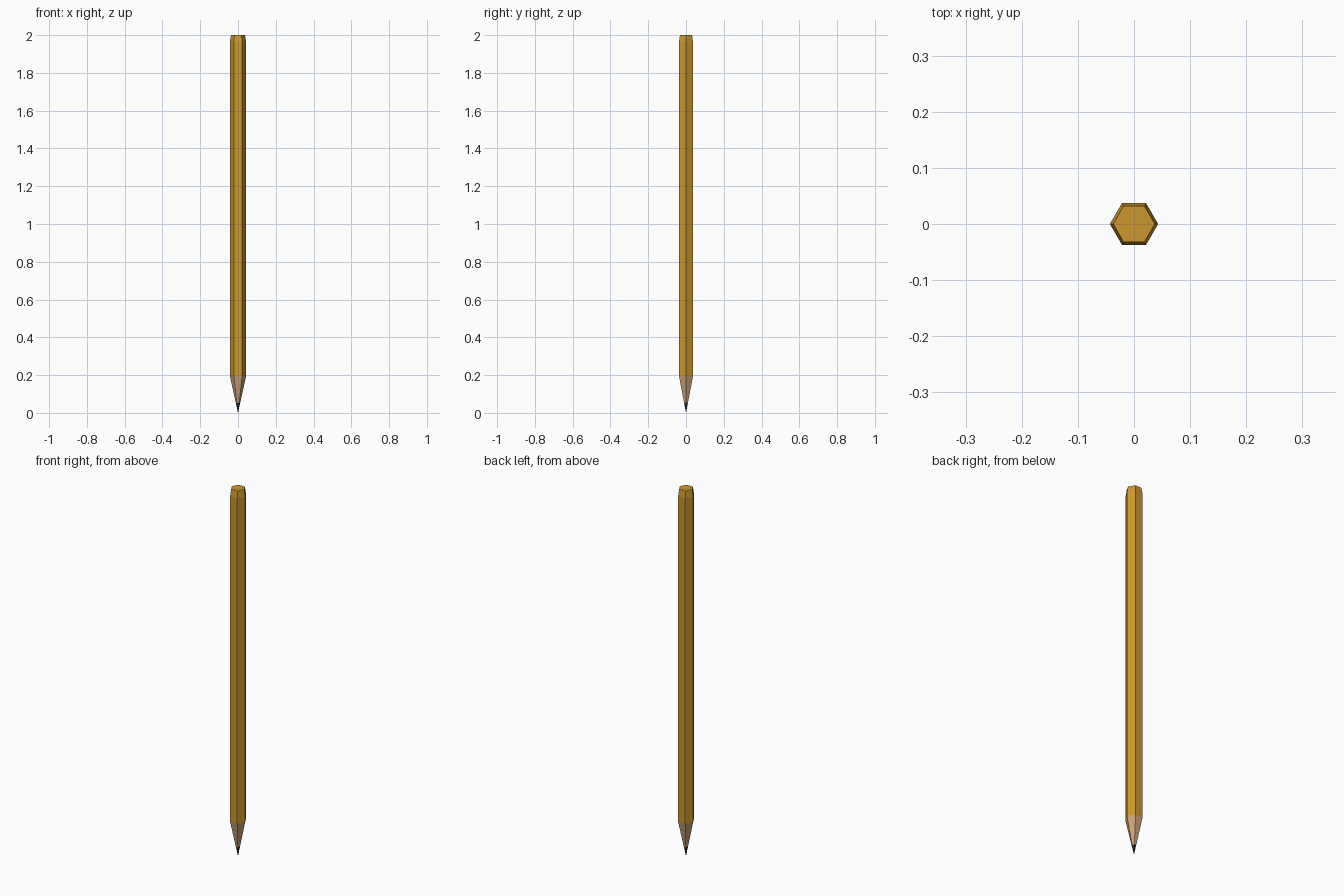
import bpy, bmesh
from math import cos, sin, pi

if "Cube" in bpy.data.objects:
    bpy.data.objects.remove(bpy.data.objects["Cube"])


def material(name, rgb):
    m = bpy.data.materials.new(name)
    m.diffuse_color = (*rgb, 1)
    m.use_nodes = True
    m.node_tree.nodes["Principled BSDF"].inputs["Base Color"].default_value = m.diffuse_color
    return m


def hex_loft(name, profile, mat, cap_top=False):
    """Six-sided loft through (radius, z) pairs; radius 0 makes a point."""
    bm = bmesh.new()
    rings = []
    for r, z in profile:
        n = 6 if r else 1
        rings.append([bm.verts.new((r * cos(i * pi / 3), r * sin(i * pi / 3), z))
                      for i in range(n)])
    for a, b in zip(rings, rings[1:]):
        for i in range(6):
            j = (i + 1) % 6
            if len(a) == 1:
                bm.faces.new((a[0], b[j], b[i]))
            else:
                bm.faces.new((a[i], a[j], b[j], b[i]))
    if cap_top:
        bm.faces.new(rings[-1])
    me = bpy.data.meshes.new(name)
    bm.to_mesh(me)
    bm.free()
    me.materials.append(mat)
    ob = bpy.data.objects.new(name, me)
    bpy.context.collection.objects.link(ob)
    return ob


paint = material("yellow_paint", (0.60, 0.31, 0.03))
wood = material("bare_wood", (0.60, 0.37, 0.19))
graphite = material("graphite", (0.03, 0.03, 0.035))

R, TAPER, LEAD = 0.043, 0.195, 0.052
r_lead = R * LEAD / TAPER

# Painted shaft with chamfered end
hex_loft("pencil_shaft", [(R, TAPER), (R, 1.965), (0.037, 2.0)], paint, cap_top=True)
# Sharpened wood
hex_loft("sharpened_wood", [(r_lead, LEAD), (R, TAPER)], wood)
# Lead point
hex_loft("lead_tip", [(0, 0), (r_lead, LEAD)], graphite)
